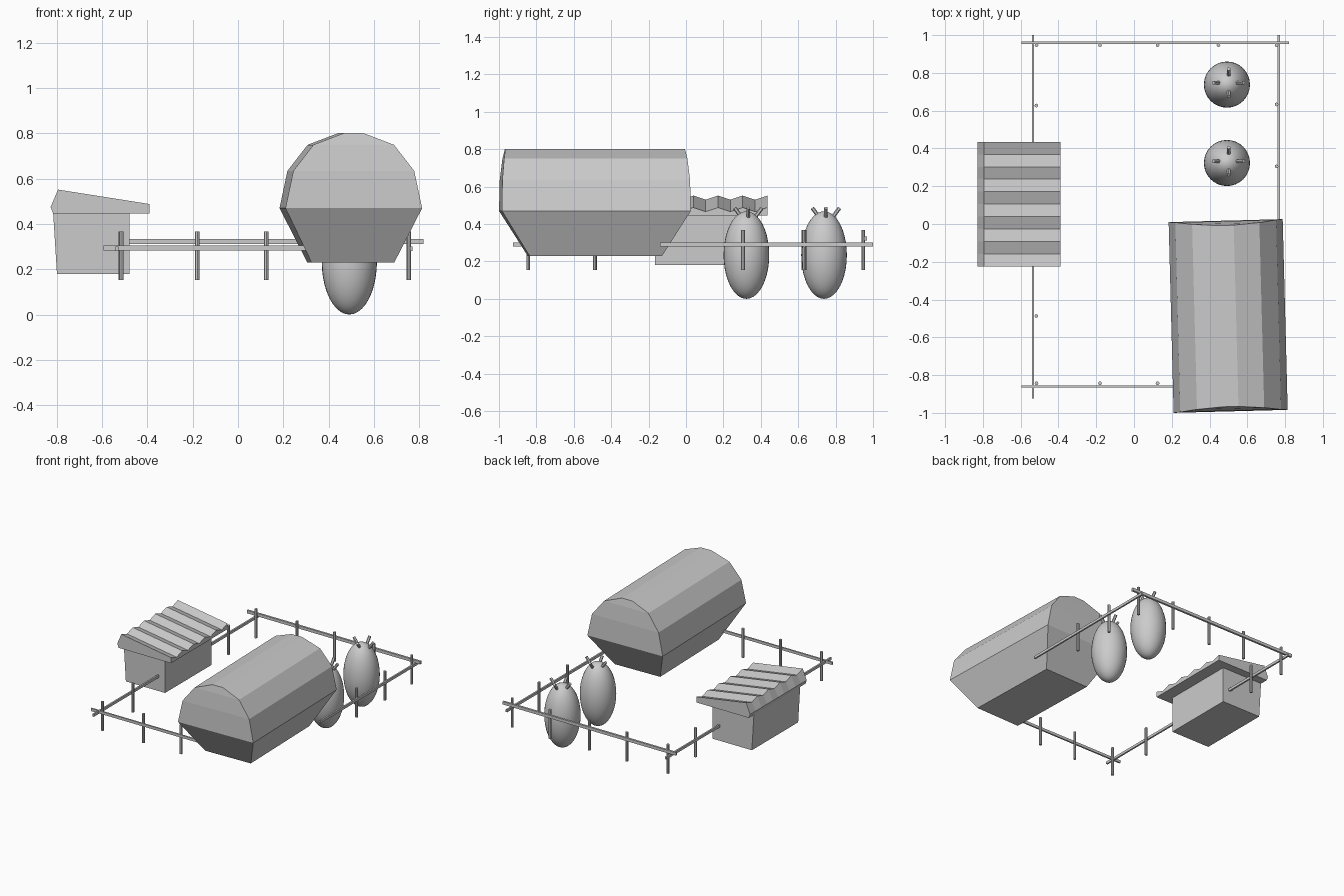
import bpy, math
from mathutils import Vector

if "Cube" in bpy.data.objects:
    bpy.data.objects.remove(bpy.data.objects["Cube"])


def loft(name, rings, loc=(0, 0, 0), rot_z=0.0):
    """Closed mesh through equal-length rings, capped at both ends."""
    n = len(rings[0])
    verts = [v for r in rings for v in r]
    faces = [list(range(n)), list(range(len(verts) - n, len(verts)))[::-1]]
    for k in range(len(rings) - 1):
        for i in range(n):
            j = (i + 1) % n
            faces.append([k * n + j, k * n + i, (k + 1) * n + i, (k + 1) * n + j])
    me = bpy.data.meshes.new(name)
    me.from_pydata(verts, [], faces)
    ob = bpy.data.objects.new(name, me)
    bpy.context.collection.objects.link(ob)
    ob.location, ob.rotation_euler.z = loc, rot_z
    # make all normals face outward
    import bmesh
    bm = bmesh.new()
    bm.from_mesh(me)
    bmesh.ops.recalc_face_normals(bm, faces=bm.faces)
    bm.to_mesh(me)
    bm.free()
    return ob


def rect(x0, x1, y0, y1, z):
    return [(x0, y0, z), (x1, y0, z), (x1, y1, z), (x0, y1, z)]


def box(name, x0, x1, y0, y1, z0, z1):
    return loft(name, [rect(x0, x1, y0, y1, z0), rect(x0, x1, y0, y1, z1)])


def rod(name, center, direction, radius, length, sides=8):
    bpy.ops.mesh.primitive_cylinder_add(vertices=sides, radius=radius, depth=length, location=center)
    ob = bpy.context.object
    ob.name = name
    ob.rotation_euler = Vector(direction).to_track_quat('Z', 'Y').to_euler()
    return ob


# Large faceted barn hull: (z, half width, half length), slightly turned
hull = [(0.23, 0.183, 0.355), (0.47, 0.302, 0.505), (0.635, 0.267, 0.502),
        (0.75, 0.178, 0.49), (0.802, 0.042, 0.48)]
loft("barn_hull", [rect(-w, w, -l, l, z) for z, w, l in hull],
     (0.4985, -0.487, 0), math.radians(1.5))

# Hut body, slightly flared at the back wall
loft("hut_body", [rect(-0.80, -0.48, -0.165, 0.375, 0.18),
                  rect(-0.817, -0.48, -0.165, 0.375, 0.452)])

# Corrugated lean-to roof, high and low folds alternating along y
sections = []
for i in range(11):
    y = -0.225 + 0.066 * i
    d = 0.0 if i % 2 == 0 else -0.022
    sections.append([(-0.795, y, 0.552 + d), (-0.39, y, 0.488 + d), (-0.39, y, 0.446),
                     (-0.817, y, 0.446), (-0.828, y, 0.475)])
loft("hut_roof", sections)

# Egg-shaped tanks with four splayed stalks each
for k, y in enumerate((0.323, 0.738)):
    bpy.ops.mesh.primitive_uv_sphere_add(segments=32, ring_count=20, location=(0.492, y, 0.234))
    egg = bpy.context.object
    egg.name = f"egg_tank_{k}"
    egg.scale = (0.122, 0.122, 0.234)
    bpy.ops.object.shade_smooth()
    for a in range(4):
        dx, dy = round(math.cos(a * math.pi / 2)), round(math.sin(a * math.pi / 2))
        rod(f"egg_stalk_{k}_{a}", (0.501 + 0.062 * dx, y + 0.01 + 0.055 * dy, 0.462),
            (0.6 * dx, 0.6 * dy, 0.8), 0.0105, 0.06, 6)

# Fence rails
box("back_rail", -0.595, 0.82, 0.952, 0.967, 0.311, 0.333)
box("front_rail", -0.595, 0.36, -0.866, -0.855, 0.284, 0.304)
box("left_rail", -0.541, -0.529, -0.925, 1.0, 0.281, 0.3)
box("right_rail", 0.76, 0.772, -0.14, 1.0, 0.281, 0.3)

# Fence posts, set just inside the rails
posts = [(x, 0.947) for x in (-0.516, -0.18, 0.125, 0.447, 0.755)]
posts += [(x, -0.843) for x in (-0.516, -0.18, 0.125)]
posts += [(-0.517, 0.627), (-0.517, -0.487), (0.755, 0.633), (0.755, 0.305)]
for i, (x, y) in enumerate(posts):
    rod(f"fence_post_{i}", (x, y, 0.26), (0, 0, 1), 0.01, 0.214)
